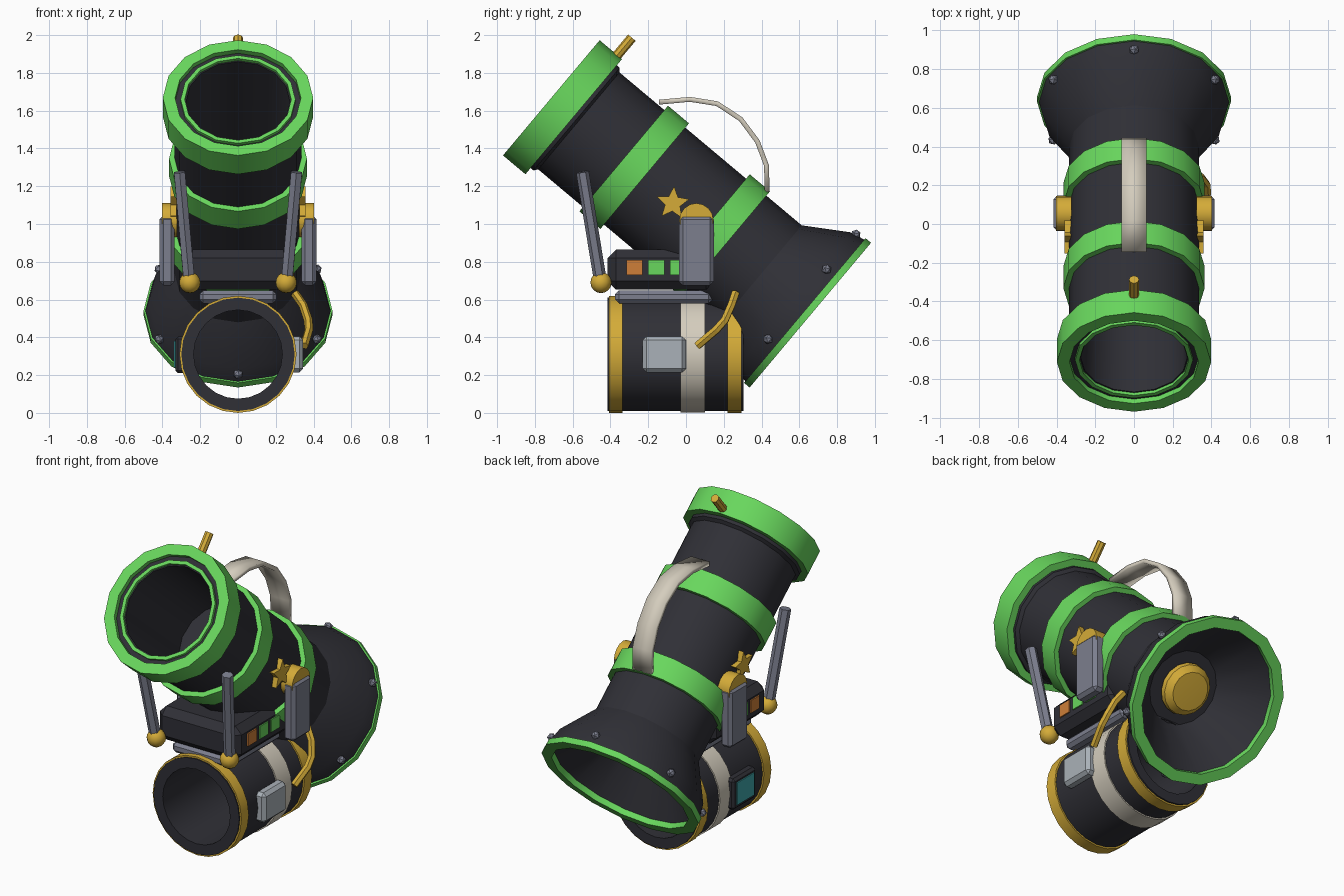
import bpy, bmesh, math
from mathutils import Matrix, Vector

cube = bpy.data.objects.get("Cube")
if cube:
    bpy.data.objects.remove(cube, do_unlink=True)


def material(name, *rgb):
    m = bpy.data.materials.new(name)
    m.use_nodes = True
    m.diffuse_color = (*rgb, 1)
    m.node_tree.nodes["Principled BSDF"].inputs["Base Color"].default_value = (*rgb, 1)
    return m


DARK = material("charcoal", .029, .029, .037)
GREEN = material("bright green", .14, .68, .11)
GOLD = material("gold", .66, .41, .04)
STEEL = material("steel grey", .2, .21, .27)
PALE = material("pale grey", .4, .44, .48)
CREAM = material("cream", .66, .61, .51)
ORANGE = material("orange", .62, .21, .04)
TEAL = material("teal", .05, .38, .4)

built = []


def frame(origin, tilt):
    """Local z runs backwards along a barrel, tilted down by the angle; local y is its upper side."""
    c, s = math.cos(tilt), math.sin(tilt)
    m = Matrix(((-1, 0, 0), (0, s, c), (0, c, -s))).to_4x4()
    return Matrix.Translation(origin) @ m


def finish(name, bm, mat, matrix=None):
    bmesh.ops.remove_doubles(bm, verts=bm.verts, dist=1e-5)
    if matrix:
        bm.transform(matrix)
    bmesh.ops.recalc_face_normals(bm, faces=bm.faces)
    me = bpy.data.meshes.new(name)
    bm.to_mesh(me)
    bm.free()
    me.materials.append(mat)
    ob = bpy.data.objects.new(name, me)
    bpy.context.collection.objects.link(ob)
    built.append(ob)
    return ob


def lathe(name, profile, mat, matrix, sides=16):
    """Spin a closed (radius, distance) profile around local z."""
    bm = bmesh.new()
    rings = [[bm.verts.new((r * math.sin(t), r * math.cos(t), d)) for r, d in profile]
             for t in (2 * math.pi * i / sides for i in range(sides))]
    n = len(profile)
    for i in range(sides):
        a, b = rings[i], rings[(i + 1) % sides]
        for j in range(n):
            k = (j + 1) % n
            if profile[j][0] or profile[k][0]:
                bm.faces.new((a[j], a[k], b[k], b[j]))
    return finish(name, bm, mat, matrix)


def ring(name, r0, r1, d0, d1, mat, matrix, sides=16):
    return lathe(name, [(r0, d0), (r1, d0), (r1, d1), (r0, d1)], mat, matrix, sides)


def box(name, lo, hi, mat, bevel=0):
    lo, hi = Vector(lo), Vector(hi)
    bm = bmesh.new()
    bmesh.ops.create_cube(bm, size=1)
    bm.transform(Matrix.Translation((lo + hi) / 2) @ Matrix.Diagonal((*(hi - lo), 1)))
    if bevel:
        bmesh.ops.bevel(bm, geom=bm.edges[:], offset=bevel, segments=1, affect='EDGES')
    return finish(name, bm, mat)


def side_box(name, side, x0, x1, y0, y1, z0, z1, mat, bevel=0):
    xs = sorted((side * x0, side * x1))
    return box(name, (xs[0], y0, z0), (xs[1], y1, z1), mat, bevel)


def rod(name, points, radius, mat, resolution=1):
    cu = bpy.data.curves.new(name, 'CURVE')
    cu.dimensions = '3D'
    cu.bevel_depth, cu.bevel_resolution, cu.use_fill_caps = radius, resolution, True
    sp = cu.splines.new('POLY')
    sp.points.add(len(points) - 1)
    for p, co in zip(sp.points, points):
        p.co = (*co, 1)
    sp.use_smooth = False
    cu.materials.append(mat)
    ob = bpy.data.objects.new(name, cu)
    bpy.context.collection.objects.link(ob)
    return ob


# Main barrel with hollow muzzle and flared rear
barrel = frame((0, -.713, 1.668), math.radians(40))
lathe("barrel", [(0, .7), (.265, .7), (.275, .03), (.337, .03), (.337, .15), (.355, .155),
                 (.355, .175), (.335, .19), (.335, 1.45), (.472, 1.67), (.492, 1.76),
                 (.44, 1.76), (.22, 1.5), (0, 1.5)], DARK, barrel)
ring("muzzle_ring", .333, .398, 0, .155, GREEN, barrel)
ring("muzzle_inner_ring", .282, .304, .012, .06, GREEN, barrel)
ring("front_band", .32, .365, .50, .645, GREEN, barrel)
ring("rear_band", .32, .365, 1.065, 1.205, GREEN, barrel)
ring("flare_rim", .435, .5, 1.752, 1.79, GREEN, barrel)
lathe("rear_hub", [(0, 1.48), (.13, 1.48), (.155, 1.52), (.15, 1.55), (.115, 1.585), (0, 1.59)],
      GOLD, barrel)

# Studs around the flare
for i in range(6):
    t = math.pi / 3 * i
    bm = bmesh.new()
    bmesh.ops.create_icosphere(bm, subdivisions=1, radius=.027)
    at = Matrix.Translation((.482 * math.sin(t), .482 * math.cos(t), 1.7))
    finish("flare_stud", bm, STEEL, barrel @ at)

# Fuse on top of the muzzle ring
rod("fuse", [barrel @ Vector((0, r, .122)) for r in (.37, .518)], .026, GOLD, 2)

# Curved carrying strap
arc = [(-.143, 1.645), (.02, 1.66), (.165, 1.637), (.29, 1.555), (.378, 1.437),
       (.426, 1.31), (.43, 1.17)]
bm = bmesh.new()
rows = [[bm.verts.new((x, y, z)) for x in (-.065, .065)] for y, z in arc]
for a, b in zip(rows, rows[1:]):
    bm.faces.new((a[0], a[1], b[1], b[0]))
handle = finish("handle_strap", bm, CREAM)
solid = handle.modifiers.new("thickness", 'SOLIDIFY')
solid.thickness, solid.offset = .026, 0

# Lower open drum
drum = frame((0, 0, .31), 0)
ring("drum", .235, .3, -.415, .305, DARK, drum, 24)
ring("drum_front_band", .28, .31, -.408, -.335, GOLD, drum, 24)
ring("drum_rear_band", .28, .31, .22, .295, GOLD, drum, 24)
ring("drum_strap", .28, .308, -.03, .1, CREAM, drum, 24)
side_box("side_block", 1, .27, .345, -.23, 0, .215, .405, PALE, .02)
side_box("screen_frame", -1, .27, .332, -.23, 0, .21, .405, DARK, .015)
side_box("screen", -1, .33, .339, -.2, -.03, .24, .38, TEAL)

# Mounting plate and control box
box("mount_plate", (-.205, -.375, .58), (.205, .14, .648), STEEL, .02)
box("control_box", (-.285, -.415, .652), (.285, .15, .865), DARK, .045)

# Bent pipe on one side
rod("bent_pipe", [(.3, .262, .635), (.345, .24, .57), (.372, .205, .49), (.375, .16, .44),
                  (.35, .06, .355)], .023, GOLD)

# Mirrored side fittings
for side in (-1, 1):
    for y, mat in ((-.315, ORANGE), (-.2, GREEN), (-.085, GREEN)):
        side_box("button", side, .284, .293, y, y + .085, .73, .81, mat)
    side_box("support_block", side, .335, .415, -.037, .147, .675, 1.045, STEEL, .02)

    bm = bmesh.new()
    bmesh.ops.create_cone(bm, cap_ends=True, segments=16, radius1=.09, radius2=.09, depth=.08)
    finish("pivot_disc", bm, GOLD, Matrix.Translation((side * .362, .055, 1.02))
           @ Matrix.Rotation(math.pi / 2, 4, 'Y'))

    bm = bmesh.new()
    tips = []
    for i in range(10):
        t, r = math.pi / 5 * i + .08, .042 if i % 2 else .09
        tips.append(bm.verts.new((side * .325, -.07 + r * math.sin(t), 1.11 + r * math.cos(t))))
    face = bm.faces.new(tips)
    out = bmesh.ops.extrude_face_region(bm, geom=[face])
    bmesh.ops.translate(bm, vec=(side * .033, 0, 0),
                        verts=[g for g in out["geom"] if isinstance(g, bmesh.types.BMVert)])
    finish("star", bm, GOLD)

    rod("front_post", [(side * .258, -.452, .69), (side * .31, -.548, 1.275)], .034, STEEL)
    bm = bmesh.new()
    bmesh.ops.create_uvsphere(bm, u_segments=12, v_segments=8, radius=.056)
    finish("post_ball", bm, GOLD, Matrix.Translation((side * .255, -.45, .69)))

# Smooth rounded surfaces, keep hard edges
bpy.ops.object.select_all(action='DESELECT')
for ob in built:
    ob.select_set(True)
bpy.context.view_layer.objects.active = built[0]
bpy.ops.object.shade_smooth_by_angle(angle=math.radians(30))
